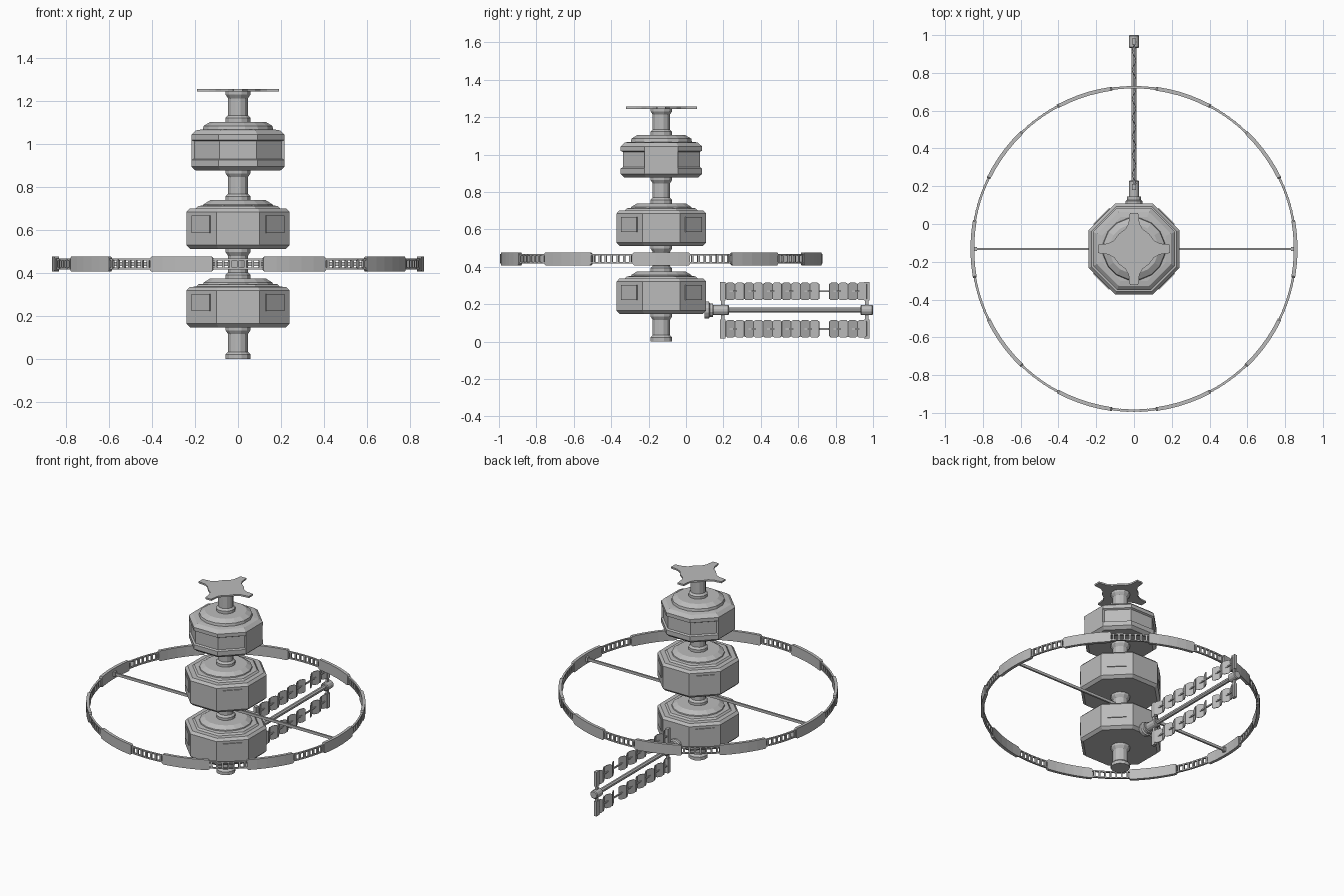
import bpy, bmesh, math
from mathutils import Matrix, Vector

if "Cube" in bpy.data.objects:
    bpy.data.objects.remove(bpy.data.objects["Cube"])

CY = -0.132          # y of the station axis
R = 0.866            # outer radius of the ring

grey = bpy.data.materials.new("station_grey")
grey.diffuse_color = (0.5, 0.5, 0.5, 1)
grey.use_nodes = True
grey.node_tree.nodes["Principled BSDF"].inputs["Base Color"].default_value = grey.diffuse_color


def finish(name, bm):
    bmesh.ops.recalc_face_normals(bm, faces=bm.faces)
    me = bpy.data.meshes.new(name)
    bm.to_mesh(me)
    bm.free()
    me.materials.append(grey)
    ob = bpy.data.objects.new(name, me)
    bpy.context.collection.objects.link(ob)
    return ob


def add_lathe(bm, profile, n, mat):
    """Revolve (apothem, height) points around z with flats on the axes."""
    k = 1 / math.cos(math.pi / n)
    rings = [[bm.verts.new(mat @ Vector((r * k * math.cos((i + .5) * 2 * math.pi / n),
                                         r * k * math.sin((i + .5) * 2 * math.pi / n), z)))
              for i in range(n)] for r, z in profile]
    for a, b in zip(rings, rings[1:]):
        for i in range(n):
            j = (i + 1) % n
            bm.faces.new((a[i], a[j], b[j], b[i]))
    bm.faces.new(rings[0][::-1])
    bm.faces.new(rings[-1])


def lathe(name, profile, n, mat=Matrix.Translation((0, CY, 0))):
    bm = bmesh.new()
    add_lathe(bm, profile, n, mat)
    return finish(name, bm)


def add_box(bm, size, mat):
    bmesh.ops.create_cube(bm, size=1, matrix=mat @ Matrix.Diagonal((*size, 1)))


def add_prism(bm, pts, t, mat):
    """Extrude a flat outline by t, centred on its plane."""
    lo = [bm.verts.new(mat @ Vector((x, y, -t / 2))) for x, y in pts]
    hi = [bm.verts.new(mat @ Vector((x, y, t / 2))) for x, y in pts]
    bm.faces.new(lo[::-1])
    bm.faces.new(hi)
    for i in range(len(pts)):
        j = (i + 1) % len(pts)
        bm.faces.new((lo[i], lo[j], hi[j], hi[i]))


def add_arc(bm, stations, r0, r1, zc):
    """Curved bar around the axis; stations are (degrees, half height)."""
    secs = []
    for a, h in stations:
        c, s = math.cos(math.radians(a)), math.sin(math.radians(a))
        secs.append([bm.verts.new((r * c, CY + r * s, zc + z))
                     for r, z in ((r0, -h), (r1, -h), (r1, h), (r0, h))])
    for a, b in zip(secs, secs[1:]):
        for i in range(4):
            j = (i + 1) % 4
            bm.faces.new((a[i], a[j], b[j], b[i]))
    bm.faces.new(secs[0])
    bm.faces.new(secs[-1][::-1])


# Two large octagonal modules with stepped roofs and side plates
for name, z in (("lower", 0.148), ("middle", 0.512)):
    lathe(name + "_module", [(.222, z), (.24, z + .018), (.24, z + .172), (.225, z + .188),
                             (.195, z + .189), (.185, z + .2), (.17, z + .202)], 8)
    lathe(name + "_module_roof", [(.165, z + .195), (.16, z + .208), (.13, z + .227)], 16)
    bm = bmesh.new()
    for q in range(4):
        m = (Matrix.Translation((0, CY, z + .115))
             @ Matrix.Rotation(math.radians(45 + 90 * q), 4, 'Z') @ Matrix.Translation((.24, 0, 0)))
        add_box(bm, (.012, .12, .08), m)
    finish(name + "_module_plates", bm)

# Smaller upper module, recessed between two bands, solid on its left and right
lathe("upper_module", [(.197, .877), (.217, .895), (.217, .926), (.206, .932), (.206, 1.014),
                       (.217, 1.02), (.217, 1.044), (.195, 1.064), (.17, 1.068)], 8)
lathe("upper_module_roof", [(.165, 1.06), (.16, 1.085), (.128, 1.104)], 16)
bm = bmesh.new()
for s in (-1, 1):
    add_box(bm, (.03, .178, .149), Matrix.Translation((s * .202, CY, .9695)))
finish("upper_module_side_panels", bm)

# Flared necks between the modules
for name, z0, z1 in (("base_neck", 0, .15), ("lower_neck", .37, .514),
                     ("middle_neck", .735, .88), ("top_neck", 1.1, 1.247)):
    lathe(name, [(.058, z0), (.058, z0 + .022), (.046, z0 + .034),
                 (.046, z1 - .034), (.058, z1 - .016), (.058, z1)], 12)

# Four-armed star plate on top
quarter = [(.19, -.022), (.19, .022), (.135, .029), (.105, .046), (.08, .08), (.046, .105), (.029, .135)]
star = []
for q in range(4):
    rot = Matrix.Rotation(q * math.pi / 2, 2)
    star += [tuple(rot @ Vector(p)) for p in quarter]
# drop points shared by neighbouring quarters
outline = [p for i, p in enumerate(star) if i == 0 or (Vector(p) - Vector(star[i - 1])).length > 1e-4]
bm = bmesh.new()
add_prism(bm, outline, .011, Matrix.Translation((0, CY, 1.25)))
finish("top_star_plate", bm)

# Ring: ten solid panels joined by ten open ladders
ZR = .442
bm_p, bm_l = bmesh.new(), bmesh.new()
for k in range(10):
    c = 36 * k
    add_arc(bm_p, [(c - 10.2, .028), (c - 9.7, .035)] + [(c + a, .035) for a in (-6, -2, 2, 6)]
            + [(c + 9.7, .035), (c + 10.2, .028)], R - .02, R, ZR)
    m = c + 18
    for dz in (-.021, .021):
        add_arc(bm_l, [(m + a, .004) for a in (-8.5, -5, -1.7, 1.7, 5, 8.5)], R - .016, R - .004, ZR + dz)
    for i in range(7):
        a = m + (i - 3) * 2.3
        add_arc(bm_l, [(a - .38, .024), (a + .38, .024)], R - .017, R - .003, ZR)
finish("ring_panels", bm_p)
finish("ring_ladders", bm_l)

# Two spokes from the neck to the ring
bm = bmesh.new()
for s in (-1, 1):
    add_box(bm, (.82, .012, .018), Matrix.Translation((s * .44, CY, ZR)))
    add_box(bm, (.022, .022, .03), Matrix.Translation((s * .842, CY, ZR)))
finish("ring_spokes", bm)

# Boom reaching backwards from the lower module (lathe axis turned to +y)
ZB = .168
to_y = Matrix.Translation((0, 0, ZB)) @ Matrix.Rotation(-math.pi / 2, 4, 'X')
lathe("boom_mount", [(.045, .1), (.045, .122), (.036, .128), (.036, .145)], 12, to_y)
lathe("boom_hub", [(.02, .14), (.027, .146), (.027, .225), (.022, .23)], 12, to_y)
lathe("boom", [(.014, .225), (.014, .94)], 8, to_y)
lathe("boom_end_cap", [(.022, .932), (.027, .937), (.027, .995), (.022, 1.0)], 12, to_y)

# Posts and thin rods that carry the folding panels
bm = bmesh.new()
for y in (.196, .966):
    add_box(bm, (.014, .018, .25), Matrix.Translation((0, y, ZB)))
    for s in (-1, 1):
        add_box(bm, (.02, .03, .1), Matrix.Translation((0, y, ZB + s * .101)))
for s in (-1, 1):
    add_box(bm, (.008, .77, .009), Matrix.Translation((0, .581, ZB + s * .101)))
finish("panel_frame", bm)

# Accordion panels: zigzag plates with clipped corners, above and below the boom
bm = bmesh.new()
h = .047
for s in (-1, 1):
    for y0, y1, n in ((.212, .712, 10), (.766, .966, 4)):
        step = (y1 - y0) / n
        for i in range(n):
            d = Vector((.024 * (1 if i % 2 else -1), step, 0))
            w = d.length / 2
            pts = [(-w, -h + .008), (-w * .55, -h), (w * .55, -h), (w, -h + .008),
                   (w, h - .008), (w * .55, h), (-w * .55, h), (-w, h - .008)]
            u = d.normalized()
            v = Vector((0, 0, 1))
            nrm = u.cross(v)
            m = Matrix((u, v, nrm)).transposed().to_4x4()
            m.translation = (0, y0 + (i + .5) * step, ZB + s * .1)
            add_prism(bm, pts, .004, m)
finish("folding_panels", bm)
